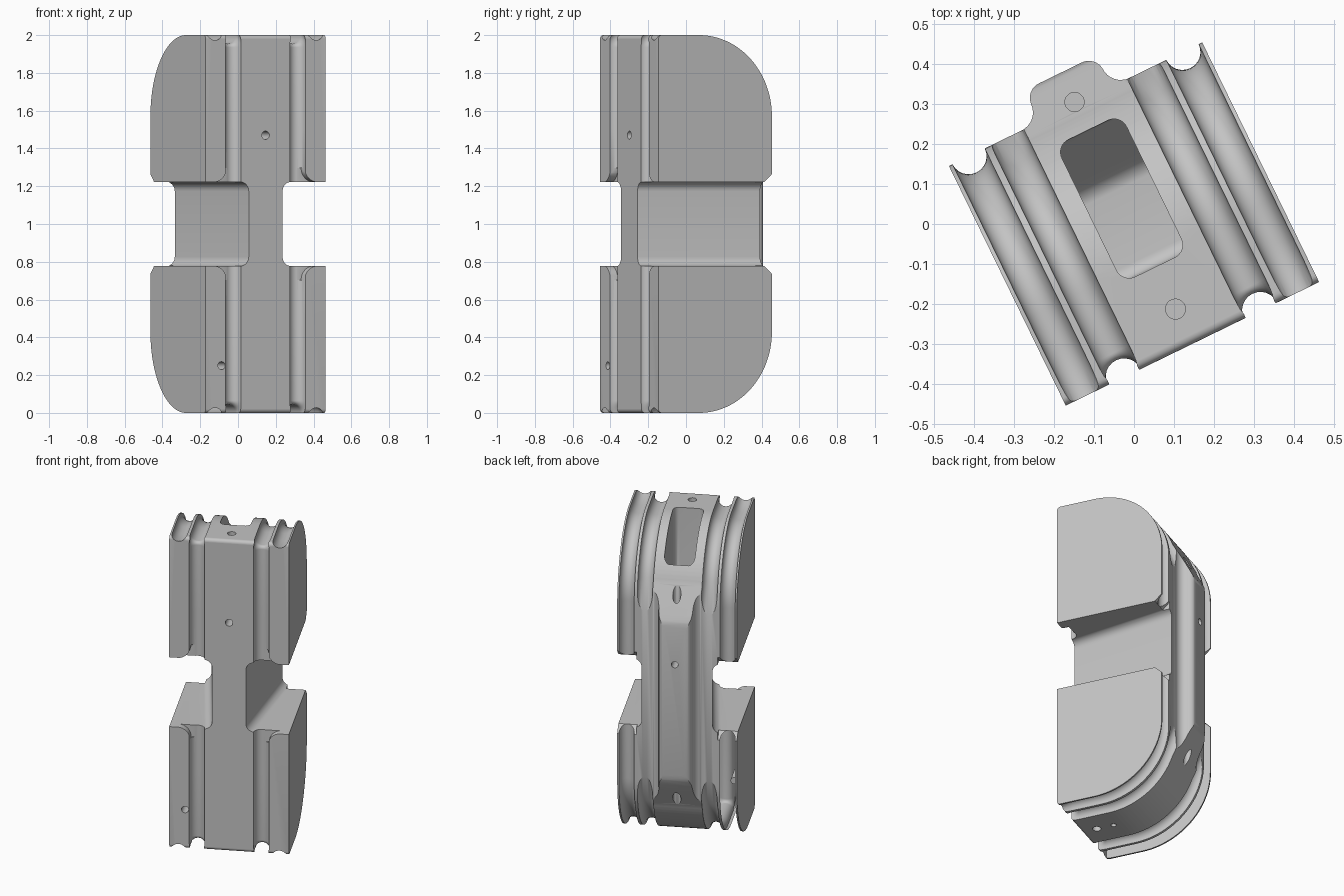
import bpy, bmesh
from math import sin, cos, pi, radians
from mathutils import Matrix, Vector

cube = bpy.data.objects.get("Cube")
if cube:
    bpy.data.objects.remove(cube, do_unlink=True)

HALF, BACK, R = 0.353, 0.334, 0.43      # half width, half depth, back corner radius
CV, CZ = BACK - R, 2 - R                # centre of the upper back arc

grey = bpy.data.materials.new("plain_grey")
grey.use_nodes = True
grey.diffuse_color = (0.55, 0.55, 0.55, 1)
grey.node_tree.nodes["Principled BSDF"].inputs["Base Color"].default_value = (0.55, 0.55, 0.55, 1)

PLACE = {
    "x": lambda p, h: (h, p[0], p[1]),
    "y": lambda p, h: (p[0], h, p[1]),
    "z": lambda p, h: (p[0], p[1], h),
}


def arc(a, b, r, start, end, n):
    angles = [radians(start + (end - start) * i / n) for i in range(n + 1)]
    return [(a + r * cos(t), b + r * sin(t)) for t in angles]


def flip(pts):
    return [(a, 2 - b) for a, b in pts]


def finish(name, bm):
    bmesh.ops.recalc_face_normals(bm, faces=bm.faces)
    mesh = bpy.data.meshes.new(name)
    bm.to_mesh(mesh)
    bm.free()
    obj = bpy.data.objects.new(name, mesh)
    bpy.context.collection.objects.link(obj)
    return obj


def prism(name, pts, axis, lo, hi, bevel=0, pick=None):
    """Extrude a flat profile along one axis, rounding the picked edges."""
    bm = bmesh.new()
    rings = [[bm.verts.new(PLACE[axis](p, h)) for p in pts] for h in (lo, hi)]
    for ring in rings:
        bm.faces.new(ring)
    for i in range(len(pts)):
        j = (i + 1) % len(pts)
        bm.faces.new((rings[0][i], rings[0][j], rings[1][j], rings[1][i]))
    if bevel:
        edges = [e for e in bm.edges if pick(e)]
        bmesh.ops.bevel(bm, geom=edges, offset=bevel, segments=8, profile=0.5, affect="EDGES")
    return finish(name, bm)


def sweep(name, path, x, radius, sides=24):
    """Round tube along a (depth, height) path."""
    bm = bmesh.new()
    rings = []
    for i, p in enumerate(path):
        a, b = Vector(path[max(i - 1, 0)]), Vector(path[min(i + 1, len(path) - 1)])
        t = (b - a).normalized()
        ring = []
        for k in range(sides):
            c, s = radius * cos(2 * pi * k / sides), radius * sin(2 * pi * k / sides)
            ring.append(bm.verts.new((x + c, p[0] - t.y * s, p[1] + t.x * s)))
        rings.append(ring)
    for r, q in zip(rings, rings[1:]):
        for k in range(sides):
            m = (k + 1) % sides
            bm.faces.new((r[k], r[m], q[m], q[k]))
    bm.faces.new(rings[0])
    bm.faces.new(rings[-1])
    return finish(name, bm)


def drill(start, end, radius):
    start, end = Vector(start), Vector(end)
    axis = end - start
    bm = bmesh.new()
    turn = axis.to_track_quat("Z", "Y").to_matrix().to_4x4()
    bmesh.ops.create_cone(bm, cap_ends=True, segments=28, radius1=radius, radius2=radius,
                          depth=axis.length, matrix=Matrix.Translation((start + end) / 2) @ turn)
    return finish("drill", bm)


def combine(target, tool, operation="DIFFERENCE"):
    mod = target.modifiers.new("combine", "BOOLEAN")
    mod.operation, mod.solver, mod.object = operation, "EXACT", tool
    deps = bpy.context.evaluated_depsgraph_get()
    mesh = bpy.data.meshes.new_from_object(target.evaluated_get(deps))
    target.modifiers.clear()
    target.data = mesh
    bpy.data.objects.remove(tool, do_unlink=True)


# Main block: flat front, large rounded back corners
upper = arc(CV, CZ, R, 0, 90, 28) + arc(-BACK + 0.02, 1.98, 0.02, 90, 180, 5)
body = prism("grooved_block", upper + flip(upper)[::-1], "x", -HALF, HALF)

# Central back spine with filleted sides and sloping ends
half = [(0.14, 0.05), (0.14, 0.3), (0.15, 0.333)]
half += arc(0.15, 0.384, 0.05, 270, 180, 8)[1:] + arc(0.06, 0.381, 0.04, 0, 90, 8)
spine = prism("spine", half + [(-x, y) for x, y in reversed(half)], "z", 0.01, 1.99)
lean = radians(27)
tv, tz = CV + R * cos(lean), CZ + R * sin(lean)
bend = [(tv - 0.2, tz - 0.25), (tv - 0.003, tz - 0.001), (0.397, 1.545), (0.413, 1.51), (0.425, 1.45)]
limit = prism("limit", bend + flip(bend)[::-1], "x", -0.3, 0.3)
combine(spine, limit, "INTERSECT")
combine(body, spine, "UNION")


# Waist notches, narrower at the front, with filleted roof and floor
def inner_level_edge(e):
    a, b = (w.co for w in e.verts)
    return max(abs(a.x), abs(b.x)) < 0.3 and abs(a.z - b.z) < 0.01


for side in (-1, 1):
    plan = [(side * 0.072, -0.5), (side * 0.6, -0.51), (side * 0.6, 0.51), (side * 0.237, 0.5)]
    combine(body, prism("waist_notch", plan, "z", 0.777, 1.223, 0.05, inner_level_edge))

# Chamfered back corners and rounded front corners of the wings at the waist
nick = [(0.266, 1.2), (0.345, 1.275), (0.45, 1.275), (0.45, 1.2)]
flare = arc(0.305, 1.297, 0.075, 180, 268, 8) + [(0.3, 1.15), (0.19, 1.15), (0.19, 1.297)]
for side in (-1, 1):
    span = sorted((side * 0.24, side * 0.5))
    for shape in (lambda p: p, flip):
        combine(body, prism("corner_nick", shape(nick), "x", *span))
        corner = [(side * a, b) for a, b in shape(flare)]
        combine(body, prism("groove_flare", corner, "y", -0.5, -0.29))

# Grooves over the top and bottom of each wing
exit_angle = 22
inner = [(-0.333, 1.12), (-0.333, 1.5)] + arc(-0.268, 1.935, 0.065, 180, 90, 8)
inner += arc(CV, CZ, R, 90, exit_angle, 22)
v, z = inner[-1]
d = radians(exit_angle)
inner.append((v + 0.3 * sin(d), z - 0.3 * cos(d)))
outer = [(-0.42, 2.04), (-0.33, 2.018), (-0.27, 2.004), (-0.2, 2.0)]
outer += arc(CV, CZ, R, 90, 0, 28) + [(BACK, 1.12)]
for side in (-1, 1):
    for shape in (lambda p: p, flip):
        combine(body, sweep("inner_groove", shape(inner), side * 0.19, 0.046))
        combine(body, sweep("outer_groove", shape(outer), side * 0.298, 0.045))


# Deep pocket in the top
def pocket_edge(e):
    a, b = (w.co for w in e.verts)
    crosswise = abs(a.x - b.x) > 0.1
    return max(a.z, b.z) < 1.5 if crosswise else max(a.z, b.z) > 2


pocket = [(-0.12, 2.2), (0.262, 2.2), (0.262, 1.80), (0.13, 1.47), (-0.12, 1.47)]
combine(body, prism("pocket", pocket, "x", -0.09, 0.09, 0.035, pocket_edge))

# Drilled holes
for start, end, radius in (
    ((0, -0.237, 2.1), (0, -0.237, 1.7), 0.025),
    ((0, 0.34, 2.1), (0, 0.34, 1.4), 0.024),
    ((0, -0.237, -0.1), (0, -0.237, 0.3), 0.025),
    ((0, -0.13, -0.1), (0, -0.13, 0.25), 0.016),
    ((0, 0.34, -0.1), (0, 0.34, 0.6), 0.024),
    ((0, -0.5, 1.47), (0, -0.16, 1.47), 0.022),
    ((-0.26, -0.5, 0.25), (-0.26, -0.15, 0.25), 0.021),
    ((0, 0.6, 1.24), (0, 0.2, 1.24), 0.02),
):
    combine(body, drill(start, end, radius))

# Turn the block on its vertical axis, then colour and shade it
body.data.transform(Matrix.Rotation(radians(26), 4, "Z"))
body.data.materials.clear()
body.data.materials.append(grey)
for poly in body.data.polygons:
    poly.material_index = 0
bpy.ops.object.select_all(action="DESELECT")
body.select_set(True)
bpy.context.view_layer.objects.active = body
bpy.ops.object.shade_smooth_by_angle(angle=radians(30))
